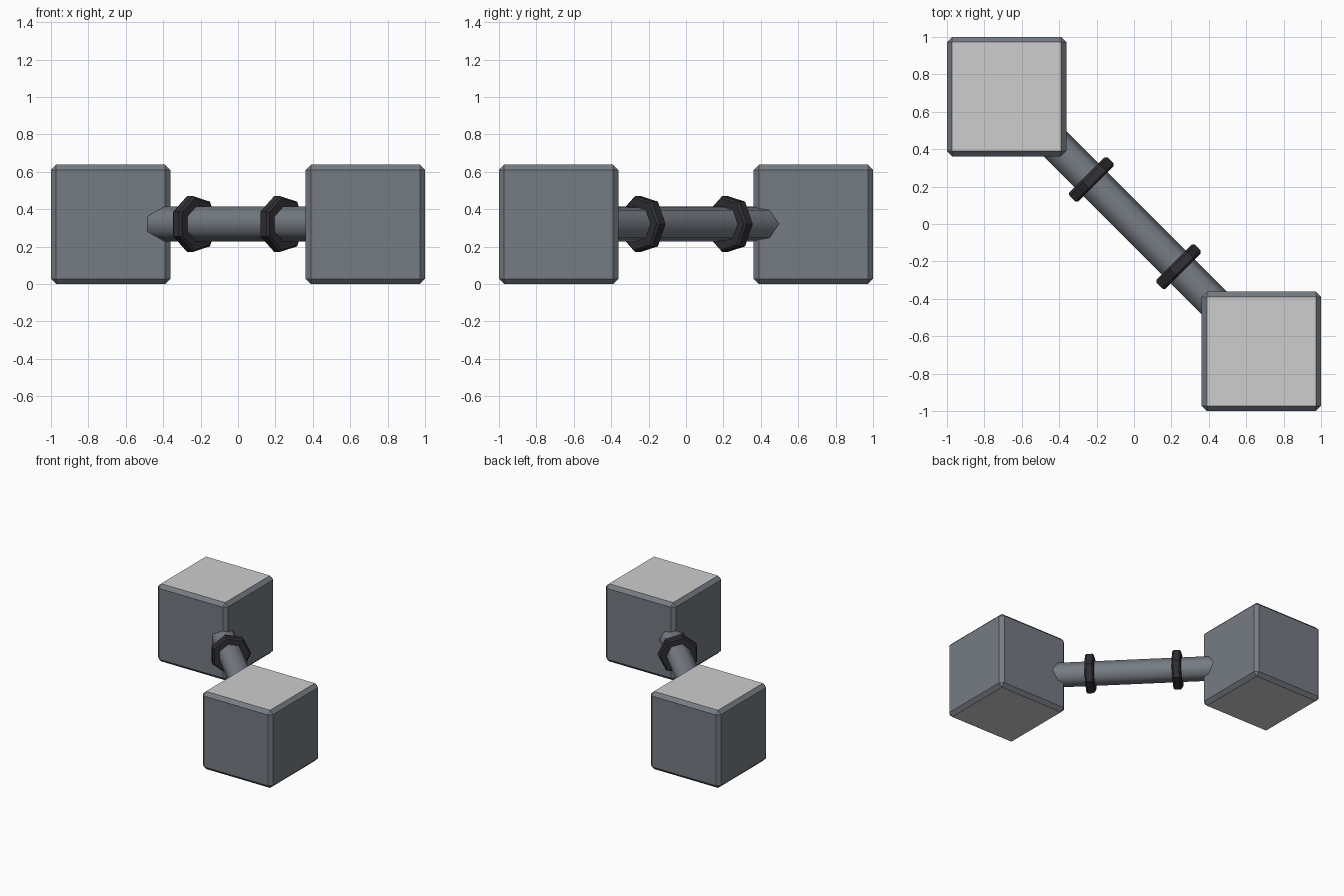
import bpy, bmesh, math
from mathutils import Matrix, Vector

if "Cube" in bpy.data.objects:
    bpy.data.objects.remove(bpy.data.objects["Cube"])

SIDES = 7
SIZE = 0.638      # block edge length
MID_Z = 0.321     # height of the bar axis


def material(name, rgb):
    m = bpy.data.materials.new(name)
    m.diffuse_color = (*rgb, 1.0)
    m.use_nodes = True
    m.node_tree.nodes["Principled BSDF"].inputs["Base Color"].default_value = m.diffuse_color
    return m


steel = material("steel_grey", (0.181, 0.202, 0.231))
light = material("light_grey", (0.61, 0.61, 0.61))
dark = material("dark_grey", (0.030, 0.030, 0.036))

# Bar frame: local x points to +x+y, local y up, local z along the bar
u = Vector((1, 1, 0)).normalized()
v = Vector((0, 0, 1))
d = Vector((1, -1, 0)).normalized()


def add_object(name, bm, mats):
    bmesh.ops.recalc_face_normals(bm, faces=bm.faces[:])
    me = bpy.data.meshes.new(name)
    bm.to_mesh(me)
    bm.free()
    for m in mats:
        me.materials.append(m)
    ob = bpy.data.objects.new(name, me)
    bpy.context.collection.objects.link(ob)
    return ob


def turned(name, profile, along, mat, smooth=False):
    """Seven-sided turned solid from (radius, offset) points on the bar axis."""
    bm = bmesh.new()
    centre = d * along + Vector((0, 0, MID_Z))
    rings = []
    for r, h in profile:
        angles = [2 * math.pi * i / SIDES for i in range(SIDES)]
        rings.append([bm.verts.new(centre + d * h + u * (r * math.cos(a)) + v * (r * math.sin(a)))
                      for a in angles])
    for a, b in zip(rings, rings[1:]):
        for i in range(SIDES):
            j = (i + 1) % SIDES
            bm.faces.new((a[i], a[j], b[j], b[i])).smooth = smooth
    bm.faces.new(rings[0])
    bm.faces.new(rings[-1])
    return add_object(name, bm, [mat])


# Chamfered end blocks with light top and bottom faces
for name, s in (("back_left_block", -1), ("front_right_block", 1)):
    c = 1 - SIZE / 2
    bm = bmesh.new()
    bmesh.ops.create_cube(bm, size=SIZE, matrix=Matrix.Translation((s * c, -s * c, SIZE / 2)))
    bmesh.ops.bevel(bm, geom=bm.edges[:], offset=0.028, segments=1, affect='EDGES')
    bm.normal_update()
    for f in bm.faces:
        f.material_index = 1 if abs(f.normal.z) > 0.9 else 0
    add_object(name, bm, [steel, light])

# Diagonal connecting bar
half = 0.5 * math.sqrt(2)
turned("connecting_bar", [(0.0955, -half), (0.0955, half)], 0, steel, smooth=True)

# Dark chamfered collars on the bar
R, T, C = 0.153, 0.034, 0.012
collar = [(R - C, -T), (R, -T + C), (R, T - C), (R - C, T)]
for name, s in (("back_collar", -1), ("front_collar", 1)):
    turned(name, collar, s * 0.233 * math.sqrt(2), dark)
